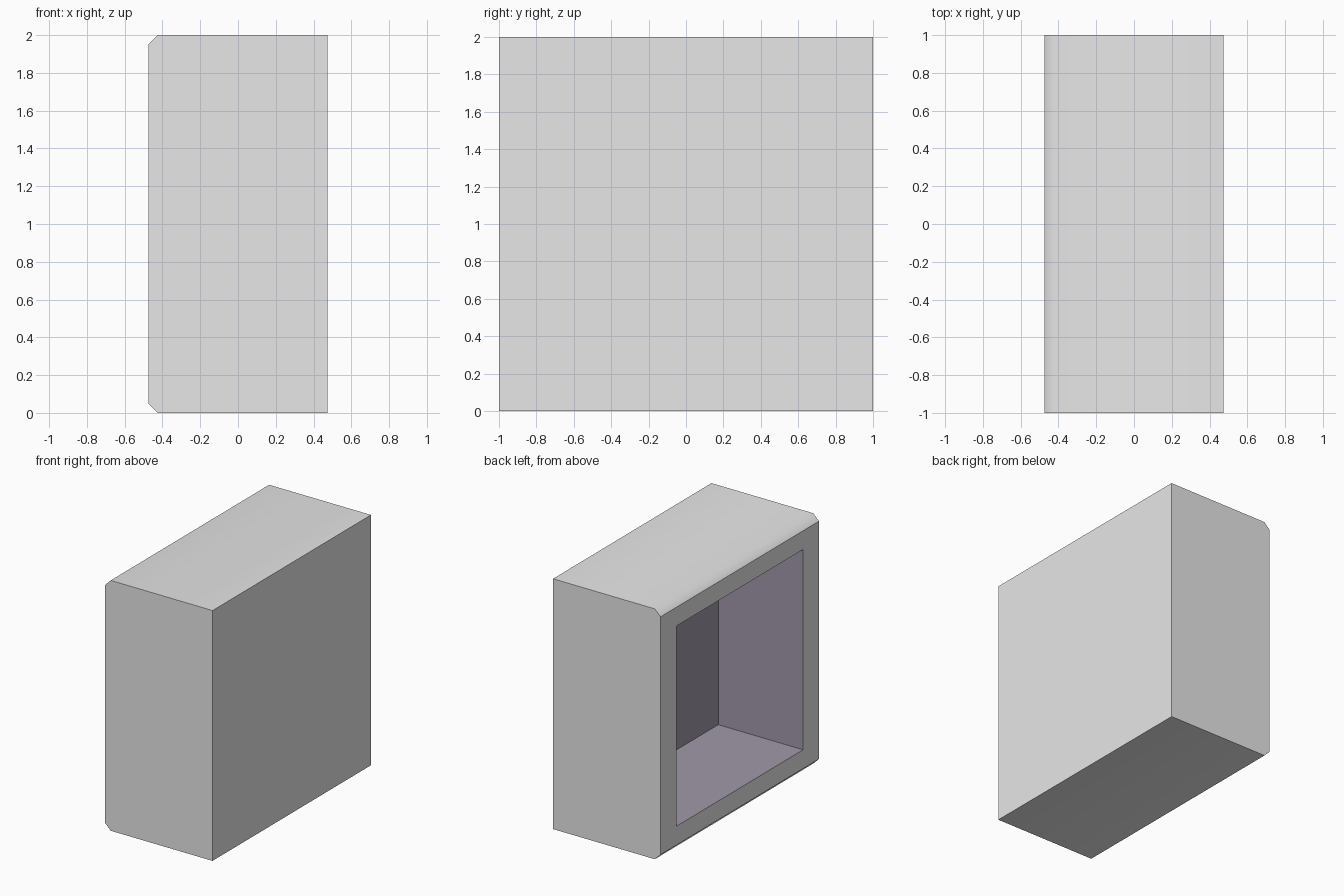
import bpy
import bmesh
from mathutils import Vector

cube = bpy.data.objects.get("Cube")
if cube:
    bpy.data.objects.remove(cube, do_unlink=True)


def make_material(name, rgb):
    mat = bpy.data.materials.new(name)
    mat.use_nodes = True
    color = (*rgb, 1)
    mat.diffuse_color = color
    mat.node_tree.nodes["Principled BSDF"].inputs["Base Color"].default_value = color
    return mat


HALF_X, CHAMFER, OPENING, DEPTH = 0.475, 0.05, 0.8, 0.75

bm = bmesh.new()

# Outer casing: side profile with two chamfered corners, extruded along y
profile = [(HALF_X, 0), (HALF_X, 2), (CHAMFER - HALF_X, 2), (-HALF_X, 2 - CHAMFER),
           (-HALF_X, CHAMFER), (CHAMFER - HALF_X, 0)]
end = bm.faces.new([bm.verts.new((x, -1, z)) for x, z in profile])
ext = bmesh.ops.extrude_face_region(bm, geom=[end], use_keep_orig=True)
verts = [g for g in ext["geom"] if isinstance(g, bmesh.types.BMVert)]
bmesh.ops.translate(bm, verts=verts, vec=(0, 2, 0))
bmesh.ops.recalc_face_normals(bm, faces=bm.faces[:])

# Square rim around the opening
opening = min(bm.faces, key=lambda f: f.calc_center_median().x)
bmesh.ops.inset_individual(bm, faces=[opening], thickness=CHAMFER)
for v in opening.verts:
    v.co.y = OPENING if v.co.y > 0 else -OPENING
    v.co.z = 1 + (OPENING if v.co.z > 1 else -OPENING)

# Recessed interior in its own colour
ext = bmesh.ops.extrude_discrete_faces(bm, faces=[opening])
floor = ext["faces"][0]
rim_edges = [e for e in bm.edges if e.is_boundary and e not in floor.edges[:]]
bmesh.ops.translate(bm, verts=floor.verts[:], vec=(DEPTH, 0, 0))
floor_edges = [e for e in bm.edges if e.is_boundary and e in floor.edges[:]]
if rim_edges:
    walls = bmesh.ops.bridge_loops(bm, edges=rim_edges + floor_edges)["faces"]
else:
    walls = [f for e in floor.edges for f in e.link_faces if f != floor]
for f in [floor, *walls]:
    f.material_index = 1
bmesh.ops.recalc_face_normals(bm, faces=bm.faces[:])

# Top and bottom blend softly into the chamfers, every other edge stays crisp
for f in bm.faces:
    f.smooth = f.material_index == 0 and abs(f.normal.z) > 0.5
for e in bm.edges:
    e.smooth = all(f.smooth for f in e.link_faces)

mesh = bpy.data.meshes.new("open_box")
bm.to_mesh(mesh)
bm.free()
mesh.materials.append(make_material("light grey", (0.8, 0.8, 0.8)))
mesh.materials.append(make_material("muted purple grey", (0.355, 0.32, 0.4)))
box = bpy.data.objects.new("open_box", mesh)
bpy.context.collection.objects.link(box)
